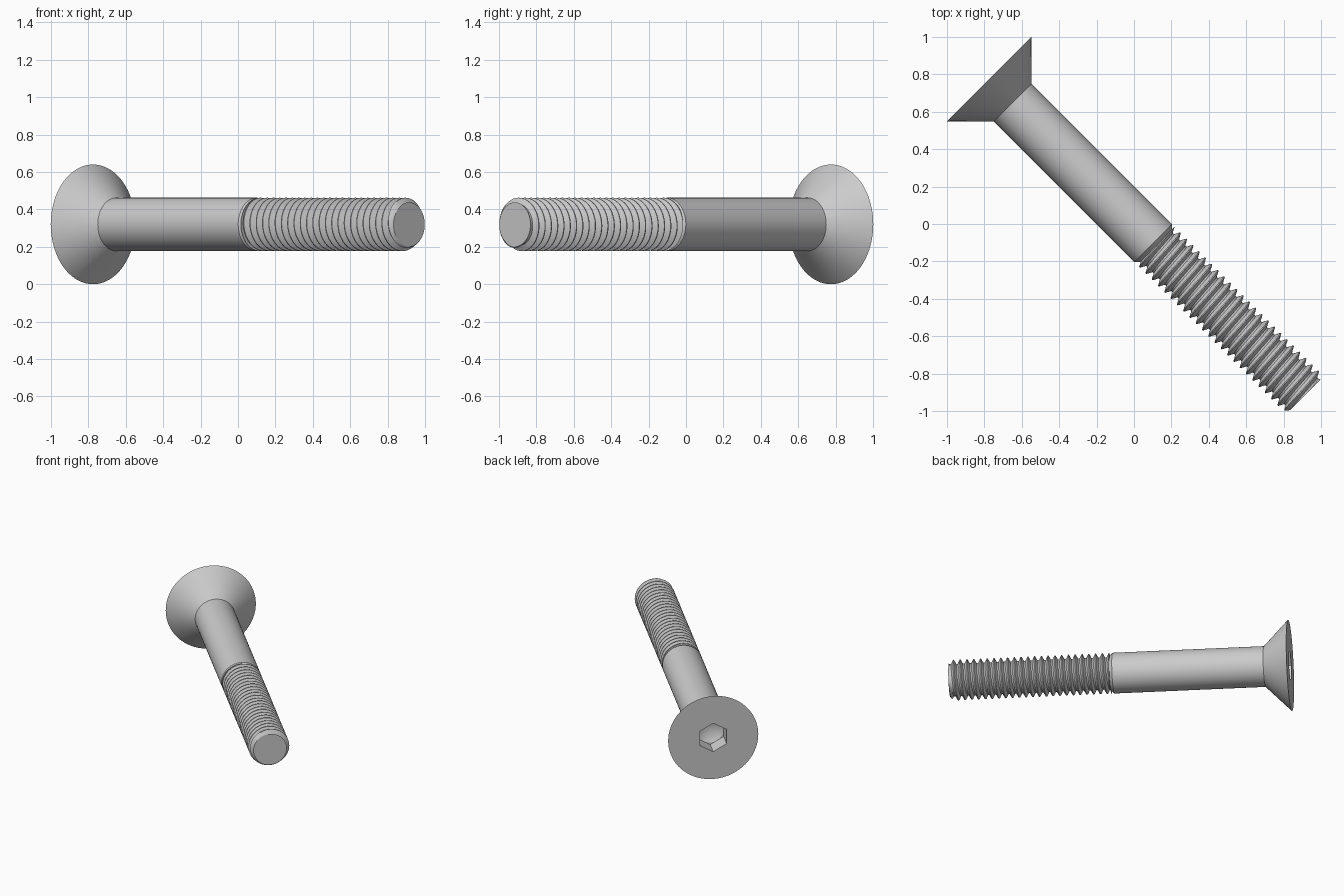
import bpy, bmesh, math
from mathutils import Matrix, Vector

if "Cube" in bpy.data.objects:
    bpy.data.objects.remove(bpy.data.objects["Cube"])

N = 72                                   # sides round the axis
HEAD_R, SHANK_R, ROOT_R, TIP_R = 0.32, 0.1425, 0.113, 0.118
HEAD_D, SHANK_END, LENGTH, PITCH = 0.178, 1.24, 2.39, 0.0475
HEX, HEX_D = 0.095, 0.12                 # socket half width and depth

# local z runs down the screw from the head, local x points up in the world
D = 1 / math.sqrt(2)
axis, up = Vector((D, -D, 0)), Vector((0, 0, 1))
side = axis.cross(up)
FRAME = Matrix((up, side, axis)).transposed().to_4x4()
FRAME.translation = Vector((-0.775, 0.775, 0.32))


def revolve(name, rows, twist=False):
    """Skin rows; each row maps an angle fraction to (radius, distance)."""
    bm = bmesh.new()
    cols = N + 1 if twist else N
    grid = []
    for row in rows:
        ring = []
        for j in range(cols):
            a = 2 * math.pi * j / N
            r, s = row(j / N)
            ring.append(bm.verts.new((r * math.cos(a), r * math.sin(a), s)))
        grid.append(ring)
    for lo, hi in zip(grid, grid[1:]):
        for j in range(N):
            k = (j + 1) % cols
            bm.faces.new((lo[j], lo[k], hi[k], hi[j]))
    bmesh.ops.remove_doubles(bm, verts=bm.verts, dist=1e-5)
    bmesh.ops.dissolve_degenerate(bm, edges=bm.edges, dist=1e-5)
    bmesh.ops.recalc_face_normals(bm, faces=bm.faces)
    me = bpy.data.meshes.new(name)
    bm.to_mesh(me)
    bm.free()
    ob = bpy.data.objects.new(name, me)
    ob.matrix_world = FRAME
    bpy.context.collection.objects.link(ob)
    bpy.ops.object.select_all(action='DESELECT')
    ob.select_set(True)
    bpy.context.view_layer.objects.active = ob
    bpy.ops.object.shade_smooth_by_angle(angle=math.radians(25))
    return ob


def circle(r, s):
    return lambda t: (r, s)


def hexagon(s):
    # corner at t = 0 so two corners point up and down
    return lambda t: (HEX / math.cos((t * 6 % 1 - 0.5) * math.pi / 3), s)


# countersunk head with hex socket, plain shank and its end chamfer
revolve("head_and_shank", [
    circle(0, HEX_D + HEX * 0.58), circle(HEX, HEX_D), hexagon(HEX_D),
    hexagon(0), circle(HEAD_R, 0), circle(SHANK_R, HEAD_D),
    circle(SHANK_R, SHANK_END), circle(ROOT_R, SHANK_END + 0.03),
    circle(0, SHANK_END + 0.03)])


# helical thread, trimmed by a chamfer at the tip
def helix(r, turn):
    def row(t):
        s = SHANK_END + PITCH * (turn + t)
        s = min(max(s, SHANK_END + 0.02), LENGTH)
        return min(r, TIP_R + LENGTH - s), s
    return row


turns = math.ceil((LENGTH - SHANK_END) / PITCH) + 1
thread = [circle(0, SHANK_END + 0.02)]
for i in range(-1, turns):
    thread += [helix(r, i + f) for f, r in
               ((0, ROOT_R), (0.22, ROOT_R), (0.55, SHANK_R), (0.67, SHANK_R))]
thread.append(circle(0, LENGTH))
revolve("thread", thread, twist=True)
